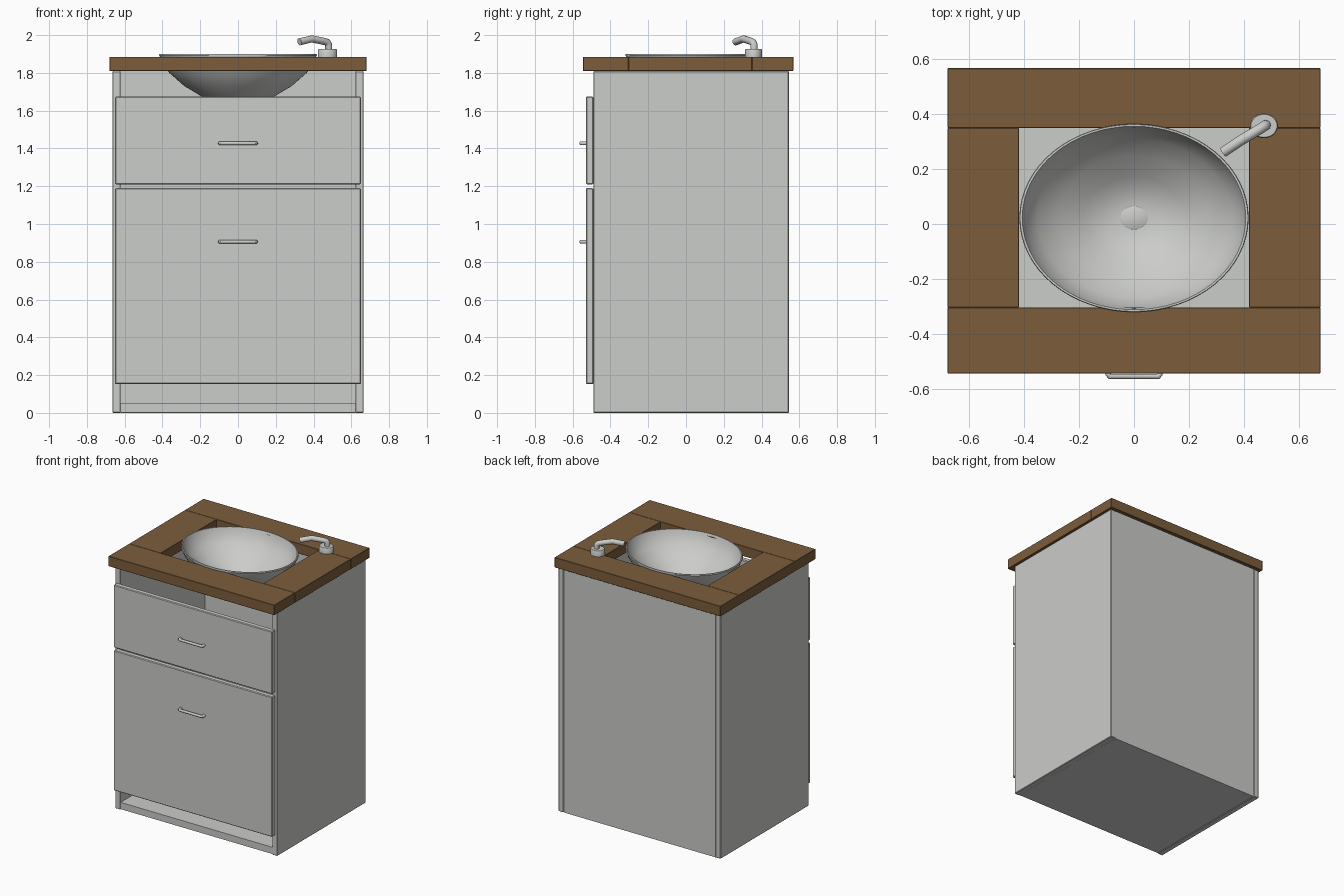
import bpy, bmesh, math
from mathutils import Vector

if "Cube" in bpy.data.objects:
    bpy.data.objects.remove(bpy.data.objects["Cube"])


def material(name, rgb):
    m = bpy.data.materials.new(name)
    m.diffuse_color = (*rgb, 1)
    m.use_nodes = True
    m.node_tree.nodes["Principled BSDF"].inputs["Base Color"].default_value = m.diffuse_color
    return m


GREY = material("pale grey", (0.6, 0.61, 0.59))
WOOD = material("brown wood", (0.2, 0.11, 0.045))


def finish(bm, name, mat, smooth=False):
    bmesh.ops.recalc_face_normals(bm, faces=bm.faces)
    me = bpy.data.meshes.new(name)
    bm.to_mesh(me)
    bm.free()
    me.materials.append(mat)
    ob = bpy.data.objects.new(name, me)
    bpy.context.collection.objects.link(ob)
    if smooth:
        bpy.ops.object.select_all(action='DESELECT')
        ob.select_set(True)
        bpy.context.view_layer.objects.active = ob
        bpy.ops.object.shade_smooth_by_angle(angle=math.radians(40))
    return ob


def box(name, lo, hi, mat=GREY, bevel=0.004):
    bm = bmesh.new()
    bmesh.ops.create_cube(bm, size=1)
    for v in bm.verts:
        v.co = Vector([(a + b) / 2 + c * (b - a) for a, b, c in zip(lo, hi, v.co)])
    if bevel:
        bmesh.ops.bevel(bm, geom=bm.edges[:], offset=bevel, segments=1, affect='EDGES')
    return finish(bm, name, mat)


def lathe(name, profile, centre, sx, sy, n, mat=GREY):
    """Spin (radius, z) points into elliptical rings, capping both ends."""
    bm = bmesh.new()
    rings = [[bm.verts.new((centre[0] + sx * r * math.cos(2 * math.pi * i / n),
                            centre[1] + sy * r * math.sin(2 * math.pi * i / n), z))
              for i in range(n)] for r, z in profile]
    for a, b in zip(rings, rings[1:]):
        for i in range(n):
            j = (i + 1) % n
            bm.faces.new((a[i], a[j], b[j], b[i]))
    bm.faces.new(rings[0])
    bm.faces.new(rings[-1])
    return finish(bm, name, mat, True)


def tube(name, points, radius, n=16, mat=GREY):
    """Round bar along a path, with mitred rings and capped ends."""
    pts = [Vector(p) for p in points]
    bm = bmesh.new()
    rings = []
    d0 = (pts[1] - pts[0]).normalized()
    u = d0.orthogonal().normalized()
    for k, p in enumerate(pts):
        a = (pts[k] - pts[k - 1]).normalized() if k else d0
        b = (pts[k + 1] - pts[k]).normalized() if k < len(pts) - 1 else a
        t = (a + b).normalized()
        u = (u - t * u.dot(t)).normalized()
        w = t.cross(u)
        rings.append([bm.verts.new(p + radius * (u * math.cos(2 * math.pi * i / n)
                                                 + w * math.sin(2 * math.pi * i / n)))
                      for i in range(n)])
    for a, b in zip(rings, rings[1:]):
        for i in range(n):
            j = (i + 1) % n
            bm.faces.new((a[i], a[j], b[j], b[i]))
    bm.faces.new(rings[0])
    bm.faces.new(rings[-1])
    return finish(bm, name, mat, True)


# Cabinet carcass, open at the top and front
for side, s in (("left", -1), ("right", 1)):
    x0, x1 = sorted((s * 0.665, s * 0.622))
    box(side + "_side_panel", (x0, -0.49, 0), (x1, 0.545, 1.81))
box("back_panel", (-0.622, 0.5, 0.0), (0.622, 0.542, 1.81), bevel=0)
box("bottom_panel", (-0.622, -0.485, 0.003), (0.622, 0.5, 0.053), bevel=0)

# Drawer fronts with bar handles
for name, z0, z1, zh in (("upper", 1.21, 1.675, 1.427), ("lower", 0.152, 1.19, 0.906)):
    box(name + "_drawer_front", (-0.65, -0.53, z0), (0.65, -0.49, z1), bevel=0.005)
    tube(name + "_handle", [(-0.095, -0.528, zh), (-0.095, -0.548, zh), (-0.088, -0.556, zh),
                            (0.088, -0.556, zh), (0.095, -0.548, zh), (0.095, -0.528, zh)],
         0.01, 12)

# Countertop frame made of four boards
box("counter_front", (-0.68, -0.545, 1.81), (0.68, -0.305, 1.885), WOOD, 0.002)
box("counter_back", (-0.68, 0.35, 1.81), (0.68, 0.568, 1.885), WOOD, 0.002)
box("counter_left", (-0.68, -0.305, 1.81), (-0.42, 0.35, 1.885), WOOD, 0.002)
box("counter_right", (0.42, -0.305, 1.81), (0.68, 0.35, 1.885), WOOD, 0.002)

# Oval basin: outer wall up, over the rim, inner wall down to the drain
basin = [(0.12, 1.625), (0.30, 1.637), (0.45, 1.673), (0.68, 1.73), (0.87, 1.80),
         (0.96, 1.855), (0.99, 1.885), (1.0, 1.893), (0.994, 1.9), (0.975, 1.9), (0.965, 1.89),
         (0.935, 1.855), (0.845, 1.805), (0.66, 1.742), (0.44, 1.688), (0.29, 1.653),
         (0.12, 1.642)]
lathe("basin", basin, (0, 0.022), 0.418, 0.343, 64)
lathe("drain", [(1, 1.63), (1, 1.645), (0.92, 1.647)], (0, 0.022), 0.05, 0.042, 32)

# Tap: round base and a spout that reaches over the basin
tap = (0.474, 0.358)
lathe("tap_base", [(1, 1.884), (1, 1.922), (0.93, 1.927)], tap, 0.051, 0.045, 32)
tube("tap_spout", [(0.48, 0.36, 1.92), (0.48, 0.36, 1.95), (0.472, 0.355, 1.962),
                   (0.455, 0.344, 1.967), (0.39, 0.305, 1.98), (0.325, 0.262, 1.964)], 0.019)
